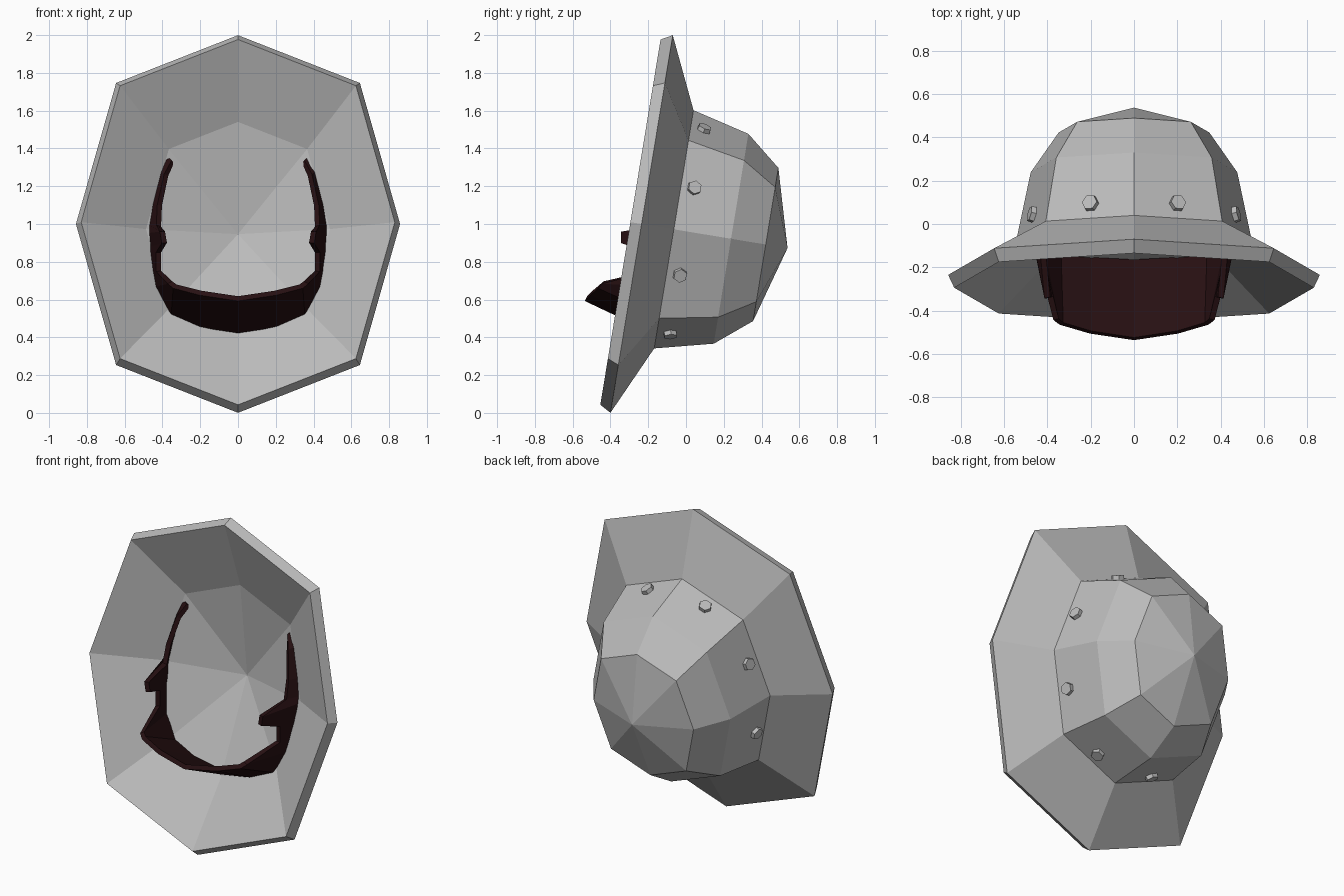
import bpy, bmesh, math
from mathutils import Matrix, Vector

cube = bpy.data.objects.get("Cube")
if cube:
    bpy.data.objects.remove(cube)


def material(name, colour):
    mat = bpy.data.materials.new(name)
    mat.use_nodes = True
    mat.diffuse_color = (*colour, 1)
    mat.node_tree.nodes["Principled BSDF"].inputs["Base Color"].default_value = (*colour, 1)
    return mat


steel = material("steel_grey", (0.5, 0.5, 0.5))
leather = material("dark_leather", (0.02, 0.005, 0.006))

# Helmet frame: local z is the crown axis, local y points up the brim
TILT = math.atan2(0.33, 2.0)
up = Vector((0, math.sin(TILT), math.cos(TILT)))
axis = Vector((0, math.cos(TILT), -math.sin(TILT)))
FRAME = Matrix((Vector((-1, 0, 0)), up, axis)).transposed().to_4x4()
FRAME.translation = (0, -0.235, 1.0)

# Oval eight-sided cross-section
quarter = [(0, 1), (0.637, 0.747), (0.847, 0)]
(tx, ty), (dx, dy), (sx, sy) = quarter
OVAL = [(tx, ty), (dx, dy), (sx, sy), (dx, -dy), (tx, -ty), (-dx, -dy), (-sx, sy), (-dx, dy)]


def finish(name, bm, mat, matrix=None):
    if matrix:
        bmesh.ops.transform(bm, matrix=matrix, verts=bm.verts)
    bmesh.ops.recalc_face_normals(bm, faces=bm.faces)
    mesh = bpy.data.meshes.new(name)
    bm.to_mesh(mesh)
    bm.free()
    mesh.materials.append(mat)
    obj = bpy.data.objects.new(name, mesh)
    bpy.context.collection.objects.link(obj)
    return obj


# Helmet shell: lining, brim, lip and crown in one closed profile (size, depth)
profile = [(0.575, 0.165), (0.98, -0.06), (1.013, 0), (0.639, 0.173), (0.563, 0.48), (0.411, 0.666)]
bm = bmesh.new()
rings = [[bm.verts.new((x * r, y * r, w)) for x, y in OVAL] for r, w in profile]
inner_tip = bm.verts.new((0, 0, 0.33))
outer_tip = bm.verts.new((0, 0, 0.783))
for i in range(8):
    j = (i + 1) % 8
    bm.faces.new((inner_tip, rings[0][i], rings[0][j]))
    bm.faces.new((outer_tip, rings[-1][i], rings[-1][j]))
    for a, b in zip(rings, rings[1:]):
        bm.faces.new((a[i], a[j], b[j], b[i]))
finish("helmet_shell", bm, steel, FRAME)

# Hexagonal rivets, one in the middle of each crown panel
RIVET_W = 0.243
size = 0.622
slope = (0.639 - 0.563) / (0.48 - 0.173)
for i in range(8):
    a = Vector((*OVAL[i], 0)) * size
    b = Vector((*OVAL[(i + 1) % 8], 0)) * size
    tangent = (b - a).normalized()
    along = Vector((0, 0, 1)) - slope * (a + b) / 2 / size
    normal = tangent.cross(along).normalized()
    centre = (a + b) / 2 + Vector((0, 0, RIVET_W))
    if normal.dot(a + b) < 0:
        normal = -normal
    place = Matrix((tangent, normal.cross(tangent), normal)).transposed().to_4x4()
    place.translation = centre + normal * 0.005
    bm = bmesh.new()
    bmesh.ops.create_cone(bm, cap_ends=True, segments=6, radius1=0.04, radius2=0.037, depth=0.036,
                          matrix=Matrix.Rotation(math.pi / 2, 4, "Z"))
    finish(f"rivet_{i + 1}", bm, steel, FRAME @ place)

# Chin strap: (front edge, back edge) stations from the temple down to the chin
stations = [
    ((0.345, 0, 1.33), (0.37, 0.01, 1.35)),
    ((0.38, -0.05, 1.26), (0.4, -0.01, 1.27)),
    ((0.415, -0.1, 1.1), (0.44, -0.04, 1.1)),
    ((0.42, -0.13, 0.99), (0.455, -0.06, 0.99)),
    ((0.4, -0.34, 0.96), (0.455, -0.07, 0.95)),
    ((0.39, -0.34, 0.9), (0.45, -0.08, 0.88)),
    ((0.42, -0.2, 0.85), (0.45, -0.09, 0.85)),
    ((0.42, -0.2, 0.75), (0.44, -0.1, 0.75)),
    ((0.36, -0.44, 0.69), (0.425, -0.12, 0.67)),
    ((0.335, -0.46, 0.67), (0.345, -0.15, 0.53)),
    ((0.2, -0.5, 0.635), (0.2, -0.16, 0.465)),
    ((0, -0.53, 0.605), (0, -0.17, 0.435)),
]
mirrored = [tuple((-x, y, z) for x, y, z in pair) for pair in reversed(stations[:-1])]
bm = bmesh.new()
edges = [[bm.verts.new(p) for p in pair] for pair in stations + mirrored]
for (a, b), (c, d) in zip(edges, edges[1:]):
    bm.faces.new((a, b, d, c))
strap = finish("chin_strap", bm, leather)
thick = strap.modifiers.new("thickness", "SOLIDIFY")
thick.thickness = 0.028
thick.offset = 0
